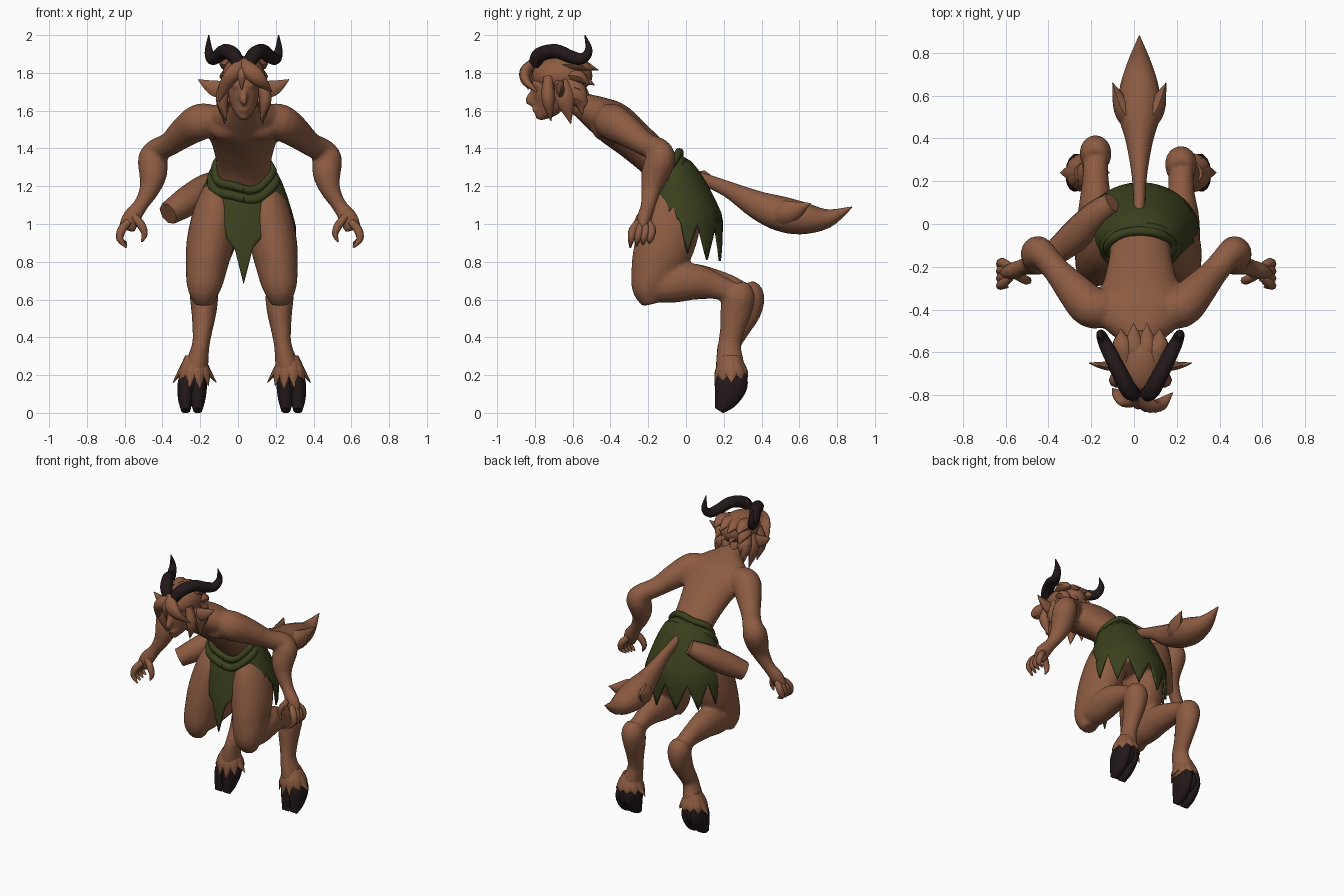
import bpy, bmesh, math
from mathutils import Vector, Matrix

cube = bpy.data.objects.get("Cube")
if cube:
    bpy.data.objects.remove(cube, do_unlink=True)


def material(name, rgb):
    mat = bpy.data.materials.new(name)
    mat.use_nodes = True
    mat.diffuse_color = (*rgb, 1)
    mat.node_tree.nodes["Principled BSDF"].inputs["Base Color"].default_value = (*rgb, 1)
    mat.node_tree.nodes["Principled BSDF"].inputs["Roughness"].default_value = 0.8
    return mat


SKIN = material("brown skin", (0.265, 0.106, 0.054))
CLOTH = material("dark green cloth", (0.043, 0.051, 0.012))
HORN = material("dark horn", (0.016, 0.009, 0.01))
X, Y = Vector((1, 0, 0)), Vector((0, 1, 0))


def spline(points, steps):
    """Smooth curve through points of position plus two radii."""
    pts = [Vector((*p, p[3]) if len(p) == 4 else p) for p in points]
    pts = [pts[0] * 2 - pts[1]] + pts + [pts[-1] * 2 - pts[-2]]
    out = []
    for a, b, c, d in zip(pts, pts[1:], pts[2:], pts[3:]):
        for i in range(steps):
            t = i / steps
            out.append((b * 2 + (c - a) * t + (a * 2 - b * 5 + c * 4 - d) * t ** 2
                        + (b * 3 - a - c * 3 + d) * t ** 3) * 0.5)
    return out + [pts[-2]]


def loft(bm, points, cx=0, side=1, ref=X, sides=14, steps=4):
    """Closed tube; x is measured from cx and mirrored by side."""
    pts = [(cx + side * p[0], *p[1:]) for p in points]
    rings_at = spline(pts, steps)
    centres = [Vector(p[:3]) for p in rings_at]
    rings = []
    for i, p in enumerate(rings_at):
        tangent = (centres[min(i + 1, len(centres) - 1)] - centres[max(i - 1, 0)]).normalized()
        u = (ref - tangent * ref.dot(tangent)).normalized()
        v = tangent.cross(u)
        ring = []
        for k in range(sides):
            a = math.tau * k / sides
            ring.append(bm.verts.new(centres[i] + u * math.cos(a) * max(p[3], 0.002)
                                     + v * math.sin(a) * max(p[4], 0.002)))
        rings.append(ring)
    for r, q in zip(rings, rings[1:]):
        for k in range(sides):
            j = (k + 1) % sides
            bm.faces.new((r[k], r[j], q[j], q[k]))
    bm.faces.new(rings[0][::-1])
    bm.faces.new(rings[-1])


def lock(bm, start, mid, end, width, thick, cx=0, side=1, ref=X):
    loft(bm, [(*start, width * 0.7, thick * 0.7), (*mid, width, thick), (*end, 0.002, 0.002)],
         cx, side, ref, sides=8)


def blob(bm, centre, radii):
    bmesh.ops.create_uvsphere(bm, u_segments=24, v_segments=14, radius=1,
                              matrix=Matrix.Translation(centre) @ Matrix.Diagonal((*radii, 1)))


def finish(bm, name, mat, voxel=0, thickness=0):
    bmesh.ops.recalc_face_normals(bm, faces=bm.faces)
    mesh = bpy.data.meshes.new(name)
    bm.to_mesh(mesh)
    bm.free()
    mesh.materials.append(mat)
    mesh.shade_smooth()
    mesh.set_sharp_from_angle(angle=math.radians(50))
    obj = bpy.data.objects.new(name, mesh)
    bpy.context.scene.collection.objects.link(obj)
    if voxel:
        mod = obj.modifiers.new("blend", 'REMESH')
        mod.mode, mod.voxel_size, mod.use_smooth_shade = 'VOXEL', voxel, True
        mod = obj.modifiers.new("relax", 'SMOOTH')
        mod.factor, mod.iterations = 0.5, 3
    if thickness:
        obj.modifiers.new("thickness", 'SOLIDIFY').thickness = thickness


MID = 0.03  # the upper body leans slightly to the left

# Body: torso, neck, head, arms and legs blended into one skin
body = bmesh.new()
loft(body, [(-.02, .02, 1.0, .13, .1), (-.01, 0, 1.1, .165, .13), (0, -.05, 1.21, .15, .11),
            (0, -.14, 1.32, .145, .1), (0, -.26, 1.43, .17, .105), (0, -.38, 1.53, .21, .115),
            (0, -.47, 1.585, .18, .095), (0, -.55, 1.63, .09, .07), (0, -.62, 1.68, .065, .065),
            (0, -.68, 1.73, .06, .06)], MID, sides=24)
blob(body, (MID, -.67, 1.76), (.1, .13, .11))
loft(body, [(0, -.70, 1.78, .085, .11), (0, -.71, 1.7, .085, .105), (0, -.73, 1.63, .07, .08),
            (0, -.765, 1.575, .037, .037), (0, -.77, 1.55, .02, .02)], MID)
loft(body, [(0, -.79, 1.73, .014), (0, -.83, 1.655, .022), (0, -.805, 1.64, .014)], MID)
blob(body, (MID, -.79, 1.735), (.07, .03, .015))
blob(body, (MID, -.8, 1.605), (.03, .018, .012))

for s in (1, -1):
    blob(body, (MID + s * .09, -.435, 1.515), (.1, .065, .075))
    loft(body, [(.13, -.39, 1.545, .085), (.21, -.39, 1.54, .098), (.29, -.31, 1.49, .084),
                (.37, -.22, 1.425, .064), (.435, -.145, 1.39, .066), (.46, -.135, 1.345, .08),
                (.46, -.165, 1.26, .074), (.48, -.185, 1.18, .054), (.525, -.2, 1.1, .04),
                (.575, -.22, 1.03, .04, .05), (.6, -.23, .97, .028, .045)], .01, s, ref=Y)
    # Thigh, shin and the long backward foot
    back = 0 if s > 0 else .05
    loft(body, [(.11, -.03, 1.2, .085, .11), (.138, -.07, 1.06, .118, .155),
                (.168, -.11, .9, .125, .16), (.187, -.16, .77, .11, .135),
                (.2, -.2, .66, .09, .09), (.203, -.185, .575, .05, .045)], .02, s, sides=20)
    loft(body, [(.2, -.22, .665, .075, .075), (.2, -.09, .68, .09, .1), (.2, .04, .695, .085, .098),
                (.2, .16 + back, .67, .062, .07), (.2, .26 + back, .63, .06, .055)], .02, s)
    loft(body, [(.2, .26 + back, .68, .05, .05), (.2, .28 + back, .625, .075, .085),
                (.2, .265 + back, .54, .068, .085), (.208, .245 + back / 2, .44, .054, .066),
                (.217, .23, .36, .047, .062), (.235, .232, .27, .06, .075),
                (.25, .24, .19, .072, .08)], .02, s)
finish(body, "body", SKIN, voxel=0.013)

for s, label in ((1, "left"), (-1, "right")):
    # Curled fingers and thumb
    hand = bmesh.new()
    for k in range(4):
        y = -.28 + .033 * k
        loft(hand, [(.59, y * .5 - .11, 1.01, .02), (.625, y, .97, .023), (.635, y - .01, .92, .018),
                    (.6, y - .015, .875 + .008 * k, .005)], .01, s, ref=Y, sides=8)
    loft(hand, [(.56, -.24, 1.04, .022), (.52, -.26, .99, .022), (.505, -.265, .945, .016),
                (.52, -.265, .905, .005)], .01, s, ref=Y, sides=8)
    finish(hand, label + "_fingers", SKIN)

    # Cloven hoof and the fur above it
    hoof = bmesh.new()
    blob(hoof, (.02 + s * .264, .245, .15), (.05, .08, .08))
    for dx in (-.032, .032):
        loft(hoof, [(.255 + dx * .7, .25, .225, .042, .07), (.262 + dx, .24, .15, .046, .088),
                    (.265 + dx, .21, .07, .04, .065), (.265 + dx, .175, .012, .024, .026)], .02, s)
    finish(hoof, label + "_hoof", HORN)
    fur = bmesh.new()
    for k in range(10):
        d = Vector((math.cos(k * math.tau / 10), math.sin(k * math.tau / 10), 0))
        at = Vector((.25, .24, 0))
        lock(fur, at + d * .04 + Vector((0, 0, .3)), at + d * .074 + Vector((0, 0, .22)),
             at + d * (.09 + .025 * (k % 5 == 0)) + Vector((0, 0, .16 + .03 * d.y)), .034, .014,
             .02, s, ref=Vector((-d.y, s * d.x, 0)))
    finish(fur, label + "_ankle_fur", SKIN)

    # Pointed ear
    ear = bmesh.new()
    loft(ear, [(.08, -.67, 1.715, .018, .03), (.14, -.665, 1.715, .022, .046),
               (.19, -.66, 1.735, .015, .03), (.24, -.65, 1.765, .002)], MID, s, ref=Y, sides=10)
    finish(ear, label + "_ear", SKIN)

    # Curved horn
    horn = bmesh.new()
    loft(horn, [(.025, -.8, 1.845, .034), (.055, -.775, 1.895, .04), (.1, -.69, 1.915, .038),
                (.14, -.61, 1.885, .035), (.17, -.55, 1.875, .03), (.185, -.515, 1.92, .021),
                (.185, -.535, 2.0, .003)], MID, s)
    finish(horn, label + "_horn", HORN)

# Swept hair: cap, fringe, side locks and back spikes
hair = bmesh.new()
blob(hair, (MID, -.655, 1.785), (.115, .16, .105))
loft(hair, [(0, -.8, 1.86, .025), (.04, -.85, 1.81, .045, .03), (.09, -.845, 1.755, .038, .025),
            (.15, -.79, 1.7, .003)], MID)
loft(hair, [(-.01, -.8, 1.86, .025), (-.055, -.835, 1.8, .04, .025), (-.1, -.8, 1.73, .032, .022),
            (-.13, -.77, 1.65, .003)], MID)
lock(hair, (0, -.81, 1.85), (-.01, -.85, 1.79), (-.01, -.835, 1.71), .025, .018, MID)
for s in (1, -1):
    lock(hair, (.09, -.73, 1.78), (.115, -.73, 1.66), (.09, -.715, 1.545), .033, .035, MID, s)
    lock(hair, (.1, -.66, 1.76), (.12, -.64, 1.66), (.1, -.61, 1.53), .028, .05, MID, s)
    lock(hair, (.09, -.62, 1.76), (.105, -.57, 1.68), (.09, -.52, 1.6), .028, .045, MID, s)
for row in range(4):
    z = 1.845 - .06 * row
    for col in (-1, -.35, .35, 1):
        x = col * .08
        reach = -.45 - .02 * row - .04 * abs(col)
        lock(hair, (x * .8, -.65, z), (x * 1.05, -.565, z - .005 * row),
             (x * 1.15, reach, z - .03 - .02 * row), .046, .034, MID)
finish(hair, "hair", SKIN)

# Bushy tail with two side points
tail = bmesh.new()
loft(tail, [(0, .06, 1.25, .025, .03), (0, .22, 1.185, .035, .042), (0, .38, 1.1, .062, .075),
            (0, .5, 1.055, .095, .092), (0, .62, 1.03, .095, .085), (0, .75, 1.03, .058, .05),
            (0, .88, 1.09, .003)], .025, sides=16)
for s in (1, -1):
    lock(tail, (.03, .44, 1.06), (.076, .54, 1.06), (.125, .66, 1.11), .045, .065, .025, s)
finish(tail, "tail", SKIN)

# Blunt pouch hanging on the right hip
pouch = bmesh.new()
loft(pouch, [(-.1, .1, 1.24, .05), (-.18, .04, 1.19, .07), (-.27, -.05, 1.12, .078),
             (-.37, -.135, 1.055, .062)], sides=8)
finish(pouch, "hip_pouch", SKIN)


# Ragged skirt: a flared sheet whose hem follows the angle from the front
HEM = [(0, .68), (13, .82), (26, .94), (38, 1.06), (50, 1.12), (75, 1.1), (104, 1.05),
       (114, .85), (140, .81), (180, .8)]


def hem_height(angle):
    for (a, za), (b, zb) in zip(HEM, HEM[1:]):
        if angle <= b:
            return za + (zb - za) * (angle - a) / (b - a)


def waist(a, grow=0, drop=0):
    """Point on the tilted waist ring; zero angle is the front."""
    return Vector((MID + (.15 + grow) * math.sin(a), -.11 - (.075 + grow) * math.cos(a),
                   1.275 - .095 * math.cos(a) - drop))


skirt = bmesh.new()
columns, rows = 90, 10
grid = []
for i in range(columns):
    a = math.tau * i / columns
    degrees = math.degrees(a)
    front = min(degrees, 360 - degrees)
    top = waist(a)
    jag = abs((degrees / 24 + .5) % 1 * 2 - 1)
    hem = hem_height(front) + (.18 if front > 110 else .06) * jag
    column = []
    for j in range(rows + 1):
        drop = (top.z - hem) * j / rows
        c = math.cos(a)
        flare = .25 * min(1, drop / .33) ** .6 * (.47 - .3 * c + .15 * c * c)
        column.append(skirt.verts.new(top + Vector((math.sin(a), -c, 0)) * flare
                                      - Vector((0, 0, drop))))
    grid.append(column)
for i in range(columns):
    left, right = grid[i], grid[(i + 1) % columns]
    for j in range(rows):
        skirt.faces.new((left[j], right[j], right[j + 1], left[j + 1]))
finish(skirt, "ragged_skirt", CLOTH, thickness=.012)

# Two rolled folds around the waist
for name, grow, drop, radius in (("upper_belt_roll", .002, -.005, .022),
                                 ("lower_belt_roll", .018, .045, .026)):
    roll = bmesh.new()
    path = [waist(math.tau * i / 40, grow, drop + .01 * math.sin(i * math.tau / 10))
            for i in range(40)]
    loft(roll, [(*p, radius) for p in path + path[:1]], ref=Vector((0, 0, 1)), sides=10, steps=2)
    finish(roll, name, CLOTH)
